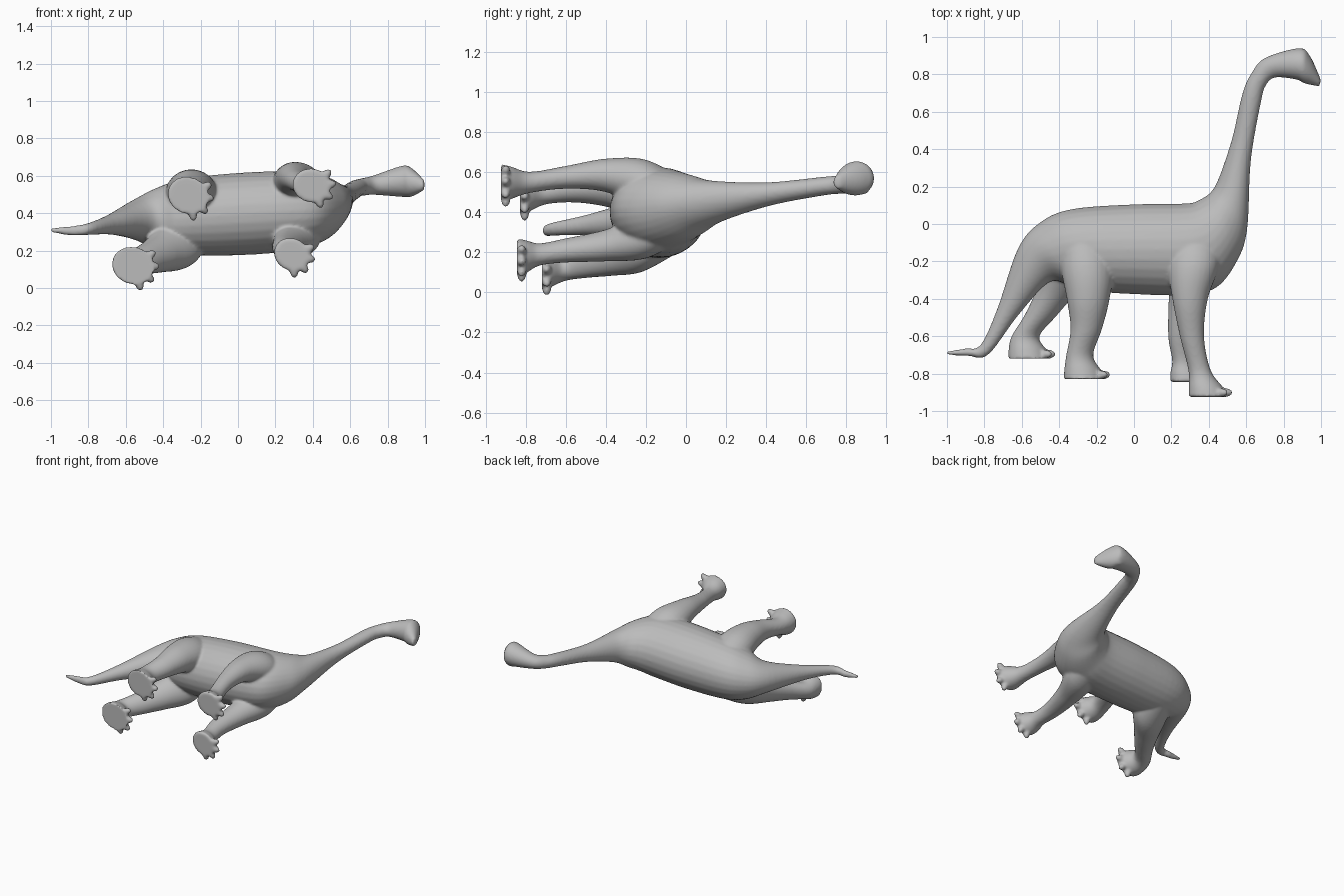
import bpy, bmesh, math
from mathutils import Vector, Matrix

cube = bpy.data.objects.get("Cube")
if cube:
    bpy.data.objects.remove(cube, do_unlink=True)

skin = bpy.data.materials.new("grey skin")
skin.use_nodes = True
GREY = (0.5, 0.5, 0.5, 1)
skin.diffuse_color = GREY
skin.node_tree.nodes["Principled BSDF"].inputs["Base Color"].default_value = GREY


def smooth_path(pts, steps=6):
    """Catmull-Rom interpolation of equal-length tuples."""
    out = []
    for i in range(len(pts) - 1):
        a, b = pts[max(i - 1, 0)], pts[i]
        c, d = pts[i + 1], pts[min(i + 2, len(pts) - 1)]
        for s in range(steps):
            t = s / steps
            out.append([0.5 * (2 * q + (r - p) * t + (2 * p - 5 * q + 4 * r - w) * t * t
                               + (3 * q - p - 3 * r + w) * t ** 3)
                        for p, q, r, w in zip(a, b, c, d)])
    return out + [list(pts[-1])]


def loft(bm, rings, n=28):
    """Skin a list of (centre, half axis, half axis) ellipses, capped flat."""
    loops = []
    for c, u, v in rings:
        loops.append([bm.verts.new(c + u * math.cos(2 * math.pi * k / n)
                                   + v * math.sin(2 * math.pi * k / n)) for k in range(n)])
    faces = [bm.faces.new((p[k], p[(k + 1) % n], q[(k + 1) % n], q[k]))
             for p, q in zip(loops, loops[1:]) for k in range(n)]
    faces += [bm.faces.new(loops[0][::-1]), bm.faces.new(loops[-1])]
    bmesh.ops.recalc_face_normals(bm, faces=faces)


def blob(bm, centre, size, turn=0):
    """Ellipsoid turned about the y axis."""
    m = Matrix.Translation(centre) @ Matrix.Rotation(-turn, 4, 'Y') @ Matrix.Diagonal((*size, 1))
    bmesh.ops.create_uvsphere(bm, u_segments=14, v_segments=8, radius=1, matrix=m)


def add_spine(bm, stations):
    """Stations: back x, y / belly x, y / centre z / half width."""
    rings = []
    for ux, uy, lx, ly, z, hz in smooth_path(stations):
        up, low = Vector((ux, uy, z)), Vector((lx, ly, z))
        rings.append(((up + low) / 2, (up - low) / 2, Vector((0, 0, hz))))
    loft(bm, rings)


def add_leg(bm, joints, sole, size, heading):
    """Joints: x, y, z, radius. The foot flares out to a flat sole with four toes."""
    x, y, z = sole
    path = smooth_path(joints + [(x - .01, y + .05, z, size * .88), (x, y, z, size)])
    rings = []
    for i, (px, py, pz, r) in enumerate(path):
        a = math.radians(heading) * i / (len(path) - 1)
        rings.append((Vector((px, py, pz)), Vector((math.cos(a), 0, math.sin(a))) * r,
                      Vector((-math.sin(a), 0, math.cos(a))) * r * .88))
    loft(bm, rings)
    for fan in (-52, -18, 18, 52):
        a = math.radians(heading + fan)
        reach = size * .88
        blob(bm, (x + math.cos(a) * reach, y + .024, z + math.sin(a) * reach),
             (.042, .024, .024), a)


bm = bmesh.new()

# Tail, trunk, neck and head
add_spine(bm, [
    (-1, -.68, -1, -.70, .31, .012), (-.9, -.665, -.89, -.705, .305, .025),
    (-.82, -.645, -.78, -.7, .315, .032), (-.73, -.45, -.62, -.49, .34, .055),
    (-.62, -.13, -.45, -.31, .365, .11), (-.5, .01, -.33, -.34, .37, .17),
    (-.33, .08, -.22, -.36, .38, .205), (0, .105, 0, -.375, .395, .22),
    (.28, .11, .27, -.38, .41, .215), (.35, .13, .44, -.34, .42, .195),
    (.41, .17, .55, -.2, .43, .16), (.455, .25, .605, -.03, .45, .11),
    (.525, .46, .625, .34, .49, .06), (.58, .7, .68, .655, .53, .047),
    (.63, .81, .705, .74, .54, .047), (.7, .888, .755, .783, .55, .052),
    (.88, .94, .87, .772, .57, .083), (.94, .9, .91, .752, .565, .078),
    (1, .77, .99, .735, .55, .028)])

# Left and right front legs
add_leg(bm, [(.33, -.02, .48, .1), (.32, -.2, .54, .14), (.3, -.4, .585, .095),
             (.31, -.6, .575, .065), (.35, -.78, .55, .06)], (.395, -.925, .548), .105, -14)
add_leg(bm, [(.33, -.02, .35, .1), (.32, -.2, .28, .125), (.275, -.4, .235, .09),
             (.25, -.6, .21, .068), (.265, -.73, .19, .062)], (.29, -.845, .18), .1, -32)

# Left and right hind legs
add_leg(bm, [(-.27, -.02, .46, .1), (-.25, -.22, .5, .14), (-.245, -.4, .53, .115),
             (-.255, -.56, .525, .085), (-.29, -.7, .505, .073)], (-.265, -.83, .495), .113, -25)
add_leg(bm, [(-.3, -.05, .29, .11), (-.33, -.22, .23, .145), (-.42, -.37, .18, .11),
             (-.5, -.49, .15, .087), (-.58, -.6, .125, .075)], (-.56, -.72, .12), .115, -20)

# Brow ridges on both sides of the head
for z in (.515, .62):
    blob(bm, (.885, .885, z), (.04, .03, .025))

mesh = bpy.data.meshes.new("long_necked_dinosaur")
bm.to_mesh(mesh)
bm.free()
mesh.materials.append(skin)
body = bpy.data.objects.new("long_necked_dinosaur", mesh)
bpy.context.collection.objects.link(body)

# Fuse the parts into one skin and soften the joins
fuse = body.modifiers.new("fuse", 'REMESH')
fuse.mode = 'VOXEL'
fuse.voxel_size = 0.009
fuse.use_smooth_shade = True
soften = body.modifiers.new("soften", 'SMOOTH')
soften.factor = 0.5
soften.iterations = 7
